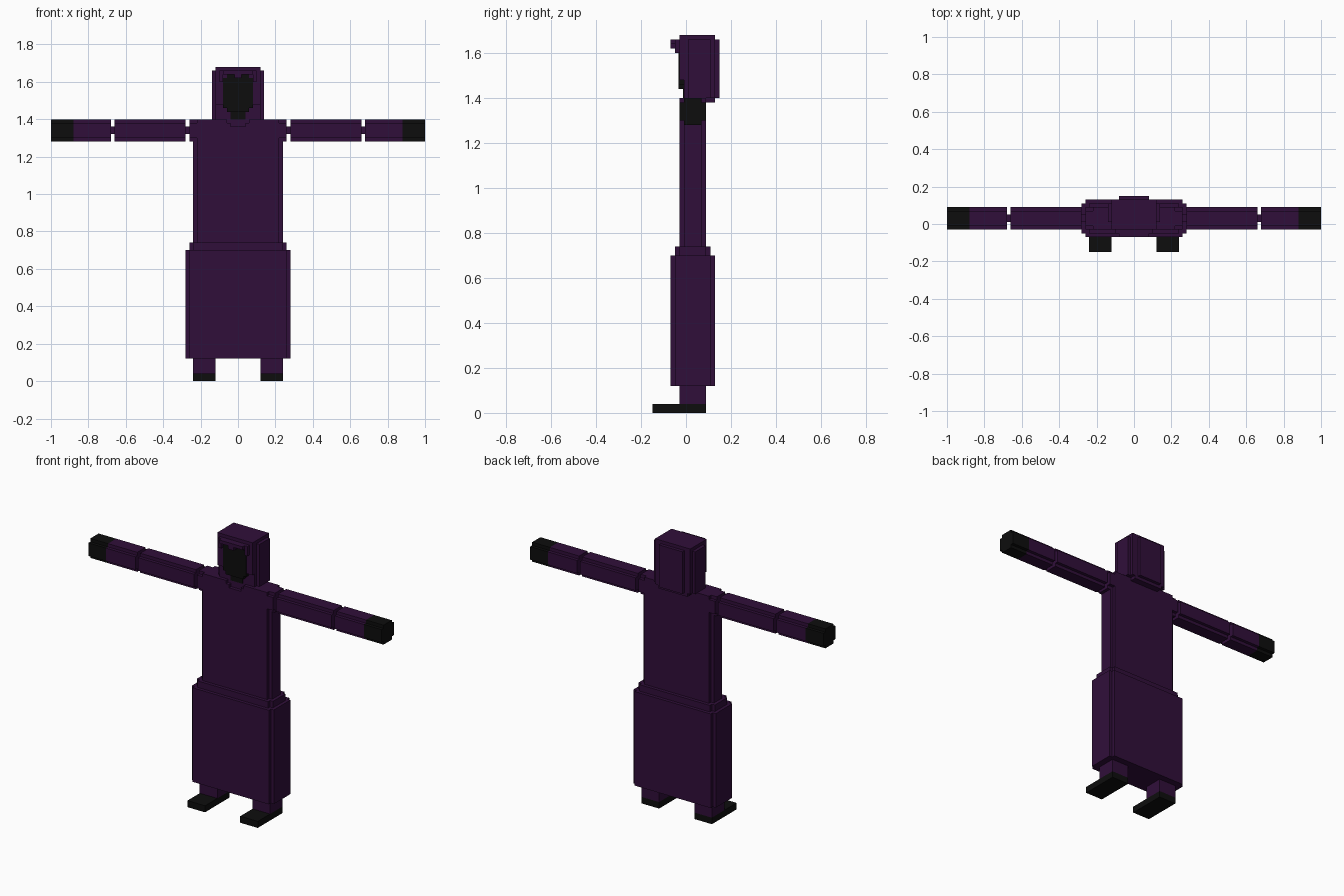
import bpy, bmesh


def material(name, rgb):
    m = bpy.data.materials.new(name)
    m.diffuse_color = (*rgb, 1.0)
    return m


PURPLE = material("dark purple cloth", (0.030, 0.0045, 0.042))
BLACK = material("near black", (0.004, 0.004, 0.004))
N = 0.02  # step size of the blocky notches


def blocks(name, mat, boxes, mirror=False):
    """One object from boxes given as (x0, x1, y0, y1, z0, z1)."""
    bm = bmesh.new()
    for x0, x1, y0, y1, z0, z1 in boxes:
        vs = bmesh.ops.create_cube(bm, size=1)["verts"]
        for v in vs:
            v.co = (x1 if v.co.x > 0 else x0,
                    y1 if v.co.y > 0 else y0,
                    z1 if v.co.z > 0 else z0)
    me = bpy.data.meshes.new(name)
    bm.to_mesh(me)
    bm.free()
    me.materials.append(mat)
    ob = bpy.data.objects.new(name, me)
    bpy.context.collection.objects.link(ob)
    if mirror:
        ob.modifiers.new("mirror", "MIRROR").use_mirror_merge = False
    return ob


def upright(w, y0, y1, z0, z1):
    """Upright block with its four vertical edges notched."""
    return [(-w, w, y0 + N, y1 - N, z0, z1), (-w + N, w - N, y0, y1, z0, z1)]


def sleeve(x0, x1):
    """Arm segment along x with its four long edges notched."""
    return [(x0, x1, -0.03, 0.09, 1.30, 1.38), (x0, x1, -0.01, 0.07, 1.28, 1.40)]


# Robe: skirt, belt step and torso
blocks("skirt", PURPLE, upright(0.28, -0.07, 0.13, 0.12, 0.70))
blocks("belt", PURPLE, upright(0.26, -0.05, 0.11, 0.70, 0.74))
blocks("torso", PURPLE, [
    (-0.24, 0.24, -0.01, 0.07, 0.74, 1.40),
    (-0.22, 0.22, 0.07, 0.09, 0.74, 1.40),
    (-0.22, 0.22, -0.03, -0.01, 0.74, 1.36),
    # stepped neckline on the chest
    (-0.22, -0.04, -0.03, -0.01, 1.36, 1.38),
    (0.04, 0.22, -0.03, -0.01, 1.36, 1.38),
    (-0.22, -0.06, -0.03, -0.01, 1.38, 1.40),
    (0.06, 0.22, -0.03, -0.01, 1.38, 1.40)])

# Arms, with thin joints between segments
blocks("shoulder", PURPLE, sleeve(0.22, 0.26), True)
blocks("arm_joint", PURPLE, [(0.26, 0.28, 0.01, 0.05, 1.32, 1.36),
                             (0.66, 0.68, 0.01, 0.05, 1.32, 1.36)], True)
blocks("upper_arm", PURPLE, sleeve(0.28, 0.66), True)
blocks("forearm", PURPLE, sleeve(0.68, 0.88), True)
blocks("hand", BLACK, sleeve(0.88, 0.98)
       + [(0.98, 1.0, -0.03, 0.09, 1.30, 1.38),
          (0.98, 1.0, -0.01, 0.07, 1.28, 1.40)], True)

# Legs and shoes
blocks("leg", PURPLE, [(0.12, 0.24, -0.03, 0.09, 0.04, 0.12)], True)
blocks("shoe", BLACK, [(0.12, 0.24, -0.15, 0.09, 0.0, 0.04)], True)

# Hood with rounded steps, back hem and front brim
blocks("hood", PURPLE, [
    (-0.14, 0.14, 0.01, 0.11, 1.40, 1.66),
    (-0.12, 0.12, -0.01, 0.13, 1.40, 1.68),
    (-0.12, 0.12, -0.03, -0.01, 1.48, 1.68),
    (-0.08, 0.08, 0.13, 0.15, 1.40, 1.66),
    (-0.10, 0.10, 0.09, 0.13, 1.38, 1.40)])
blocks("hood_brim", PURPLE, [
    (-0.08, 0.08, -0.07, -0.03, 1.64, 1.66),
    (-0.02, 0.02, -0.07, -0.03, 1.62, 1.64),
    (-0.10, -0.08, -0.05, -0.03, 1.60, 1.66),
    (0.08, 0.10, -0.05, -0.03, 1.60, 1.66)])

# Shadowed face and chin
blocks("face", BLACK, [
    (-0.08, 0.08, -0.034, 0.0, 1.46, 1.62),
    (-0.06, 0.06, -0.034, 0.0, 1.44, 1.64),
    (-0.04, 0.04, -0.014, 0.0, 1.40, 1.44)])
